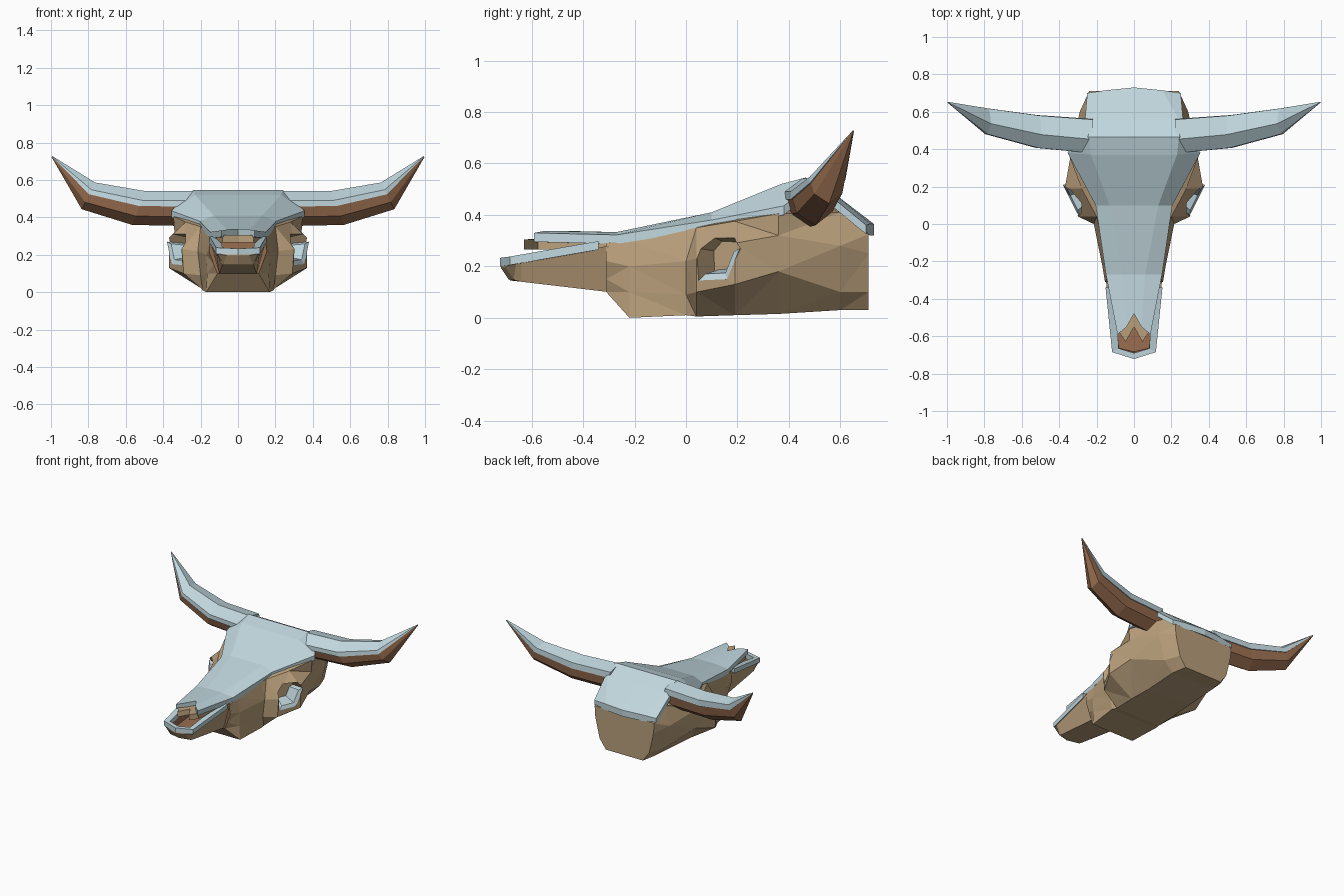
import bpy, bmesh
from mathutils import Vector

if "Cube" in bpy.data.objects:
    bpy.data.objects.remove(bpy.data.objects["Cube"])


def material(name, col):
    m = bpy.data.materials.new(name)
    m.diffuse_color = (*col, 1)
    m.use_nodes = True
    m.node_tree.nodes["Principled BSDF"].inputs["Base Color"].default_value = m.diffuse_color
    return m


snow = material("pale_snow", (0.53, 0.68, 0.73))
bone = material("tan_bone", (0.49, 0.35, 0.20))
horn = material("brown_horn", (0.32, 0.155, 0.08))


def loft(name, rings, mats, closed=False, tri=False, rule=None):
    """Loft rings on the +x side, repeat them on -x and weld at the centre."""
    bm = bmesh.new()
    for s in (1, -1):
        rows = [[bm.verts.new((s * p[0], p[1], p[2])) for p in r] for r in rings]
        n = len(rings[0])
        for a, b in zip(rows, rows[1:]):
            for i in range(n if closed else n - 1):
                j = (i + 1) % n
                bm.faces.new((a[i], a[j], b[j], b[i]))
        bm.faces.new(rows[0])
        bm.faces.new(rows[-1])
    bmesh.ops.remove_doubles(bm, verts=bm.verts, dist=1e-4)
    if tri:
        bmesh.ops.triangulate(bm, faces=bm.faces)
    bmesh.ops.recalc_face_normals(bm, faces=bm.faces)
    bm.normal_update()
    if rule:
        for f in bm.faces:
            f.material_index = rule(f.calc_center_median(), f.normal)
    me = bpy.data.meshes.new(name)
    bm.to_mesh(me)
    bm.free()
    for m in mats:
        me.materials.append(m)
    ob = bpy.data.objects.new(name, me)
    bpy.context.collection.objects.link(ob)
    return ob


# skull: y, then bottom edge, lower side, cheek, top edge (x, z), top centre z
sections = [
    (-.31, (.11, .10), (.13, .15), (.155, .22), (.145, .29), .305),
    (-.22, (.17, .0), (.165, .10), (.17, .20), (.155, .30), .315),
    (.00, (.19, .01), (.20, .09), (.215, .22), (.19, .34), .36),
    (.04, (.18, .005), (.29, .10), (.30, .23), (.20, .35), .37),
    (.19, (.18, .01), (.37, .13), (.37, .29), (.28, .375), .42),
    (.36, (.17, .015), (.33, .18), (.34, .32), (.345, .405), .49),
    (.60, (.17, .03), (.24, .10), (.29, .28), (.25, .41), .43),
    (.71, (.15, .03), (.20, .10), (.235, .25), (.24, .325), .33),
]
rings = [[(0, y, p[0][1])] + [(x, y, z) for x, z in p] + [(0, y, c)]
         for y, *p, c in sections]
skull = loft("skull", rings, [bone, horn], tri=True,
             rule=lambda c, n: int(c.y < -.3 and n.y < -.9))

# eye sockets: angled outline cut into the cheeks
eye = Vector((.335, .12, .23))
along, out = Vector((.45, .89, 0)), Vector((.89, -.45, 0))
outline = [(-.085, .04), (-.035, .09), (.07, .085), (.10, .04), (.045, -.08), (-.08, -.085)]


def socket_point(p, scale, depth):
    return eye + along * p[0] * scale + Vector((0, 0, p[1] * scale)) + out * depth


cutter = loft("eye_socket_cutter",
              [[socket_point(p, s, d) for p in outline] for s, d in ((.75, -.10), (1, 0), (1.05, .08))],
              [bone], closed=True)
cutter.hide_render = True
cutter.hide_viewport = True
cut = skull.modifiers.new("eye_sockets", 'BOOLEAN')
cut.operation = 'DIFFERENCE'
cut.solver = 'EXACT'
cut.object = cutter

# snow drift lying in each socket
loft("socket_snow",
     [[socket_point(p, s, d) for s, d in ((1, 0), (.70, -.01), (.5, -.10), (.77, -.10))]
      for p in (outline[5], outline[4], outline[3])], [snow], closed=True)

# upper jaw: hollow trough closed by a front wall
rings = []
for y, xb, zb, xo, zt, xi, zf, dy in [
    (-.30, .10, .10, .15, .28, .12, .17, 0),
    (-.64, .085, .14, .117, .215, .082, .17, 0),
    (-.655, .085, .145, .115, .21, .08, .17, .028),
    (-.66, .08, .15, .114, .21, .08, .209, .03),
    (-.685, .06, .195, .112, .208, .08, .2075, .035),
]:
    rings.append([(x, y - dy * (1 - x / .117), z) for x, z in
                  ((0, zb), (xb, zb), (xo, zt), (xi, zt), (xi, zf), (0, zf))])
loft("upper_jaw", rings, [bone, horn],
     rule=lambda c, n: int(abs(c.x) < .104 and (n.z > .3 or c.x * n.x < -.001)))

# snow rim around the jaw
rim = [((.152, -.34, .265), (.10, -.34, .265)),
       ((.117, -.685, .205), (.082, -.665, .205)),
       ((0, -.722, .20), (0, -.69, .20))]
loft("jaw_snow_rim",
     [[a, b, (b[0], b[1], b[2] + .033), (a[0], a[1], a[2] + .033)] for a, b in rim],
     [snow], closed=True)

# nose bone with a jagged front edge
rings = []
for ys, xe, zl, zh in (((-.55, -.63, -.575), .082, .265, .305), ((-.27,) * 3, .145, .27, .31)):
    xs = (0, xe * .55, xe)
    low = [(x, y, zl) for x, y in zip(xs, ys)]
    rings.append(low + [(x, y, zh) for x, y, _ in reversed(low)])
loft("nose_bone", rings, [bone])

# snow blanket: y at centre / ridge / edge, edge x z, ridge x z
rings = []
for yc, yr, ye, xo, zo, xi, zi in [
    (-.48, -.55, -.59, .088, .33, .04, .338),
    (-.27, -.27, -.27, .15, .322, .06, .333),
    (.10, .10, .10, .205, .38, .13, .41),
    (.37, .37, .38, .355, .435, .23, .52),
    (.465, .465, .465, .30, .50, .24, .545),
    (.56, .56, .56, .262, .475, .24, .495),
    (.73, .715, .70, .25, .36, .15, .365),
]:
    rings.append([(0, yc, zi - .045), (xi, yr, zi - .045), (xo, ye, zo - .035),
                  (xo, ye, zo), (xi, yr, zi), (0, yc, zi)])
loft("snow_blanket", rings, [snow])

# horns and the snow lying on them: x, y, z, radius, lean
stations = [(.22, .47, .447, .09, 0), (.53, .495, .45, .086, .4),
            (.80, .55, .515, .068, .5), (.995, .65, .725, .003, .5)]
horn_shape = [(-.98, .25), (-.75, -.5), (.1, -1.05), (.85, -.45), (.95, .3), (0, .8)]
snow_shape = [(-1.02, .12), (-1.02, .48), (-.2, 1.05), (.98, .78), (1.02, .3), (0, .2)]
for name, shape, mat in (("horns", horn_shape, horn), ("horn_snow", snow_shape, snow)):
    loft(name, [[(x - lean * b * r, y + a * r, z + b * r) for a, b in shape]
                for x, y, z, r, lean in stations], [mat], closed=True)
